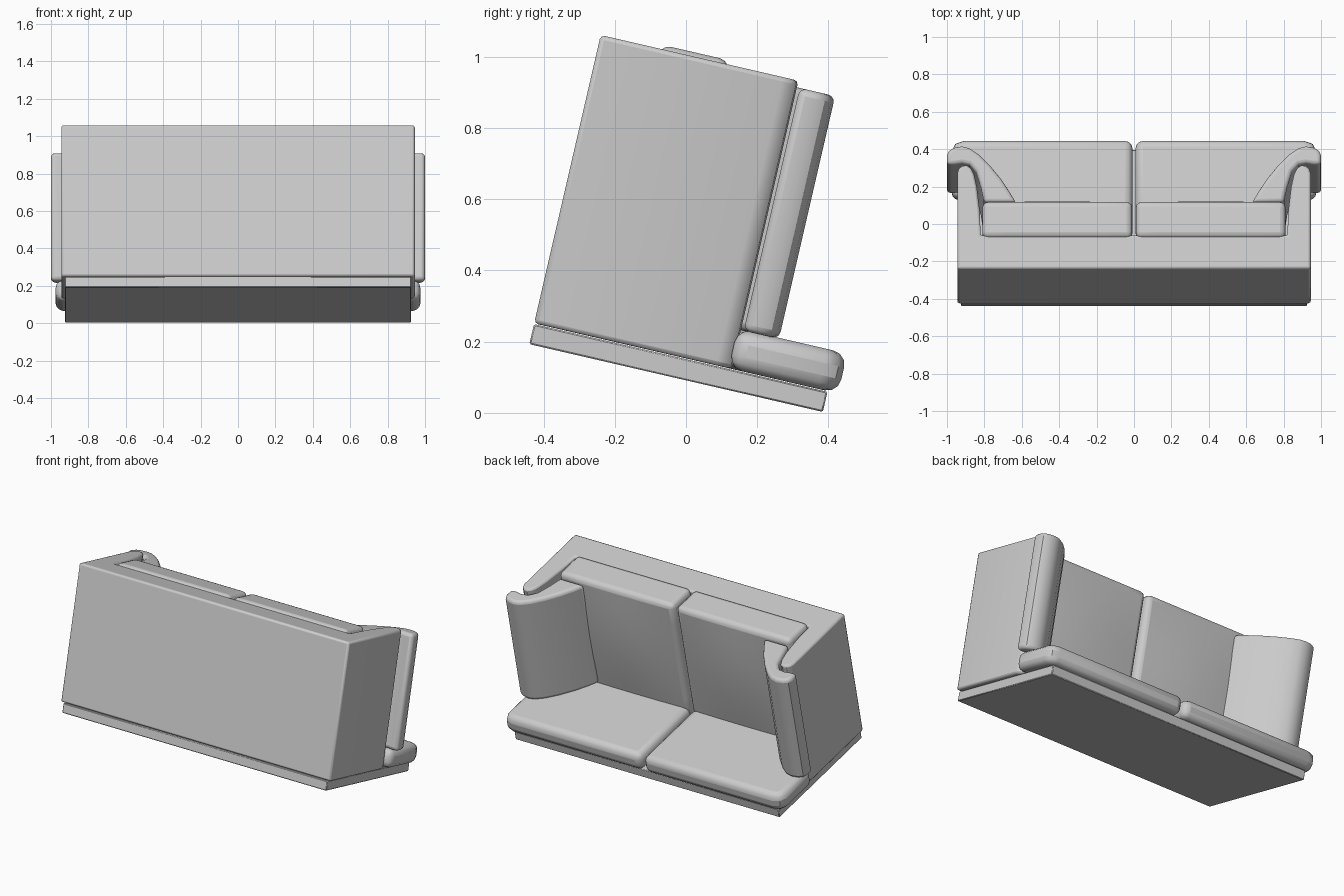
import bpy, bmesh
from math import radians, sin, pi
from mathutils import Matrix

cube = bpy.data.objects.get("Cube")
if cube:
    bpy.data.objects.remove(cube, do_unlink=True)

fabric = bpy.data.materials.new("light_grey_fabric")
fabric.use_nodes = True
colour = (0.6, 0.6, 0.6, 1)
fabric.diffuse_color = colour
fabric.node_tree.nodes["Principled BSDF"].inputs["Base Color"].default_value = colour

# The sofa is modelled upright (front at -y), then tipped onto its back
TIP = Matrix.Translation((0, -0.44, 0.193)) @ Matrix.Rotation(radians(-103), 4, "X")


def finish(name, bm, width, segments=3, angle=55):
    bmesh.ops.recalc_face_normals(bm, faces=bm.faces)
    mesh = bpy.data.meshes.new(name)
    bm.to_mesh(mesh)
    bm.free()
    mesh.materials.append(fabric)
    ob = bpy.data.objects.new(name, mesh)
    bpy.context.collection.objects.link(ob)
    ob.matrix_world = TIP
    mod = ob.modifiers.new("soft_edges", "BEVEL")
    mod.width = width
    mod.segments = segments
    mod.limit_method = "ANGLE"
    mod.angle_limit = radians(angle)
    bpy.ops.object.select_all(action="DESELECT")
    ob.select_set(True)
    bpy.context.view_layer.objects.active = ob
    bpy.ops.object.shade_smooth_by_angle(angle=radians(32))
    return ob


def extrude_profile(name, outline, back, front, width, side=1, segments=3):
    """Extrude an x-z outline from the back depth to the front depth."""
    bm = bmesh.new()
    face = bm.faces.new([bm.verts.new((side * x, -back, z)) for x, z in outline])
    new = bmesh.ops.extrude_face_region(bm, geom=[face])["geom"]
    for v in new:
        if isinstance(v, bmesh.types.BMVert):
            v.co.y = -front
    return finish(name, bm, width, segments)


def seat_cushion(name, side):
    """Rounded block with a gently crowned top."""
    x0, x1, back, front, low, high = 0.01, 0.81, 0.1, 0.903, 0.17, 0.37
    bm = bmesh.new()
    bmesh.ops.create_cube(bm, size=1)
    bmesh.ops.subdivide_edges(bm, edges=bm.edges[:], cuts=5, use_grid_fill=True)
    for v in bm.verts:
        u, d, h = (c + 0.5 for c in v.co)
        crown = 0.025 * sin(pi * u) * sin(pi * d) * h
        v.co = (side * (x0 + (x1 - x0) * u),
                -(back + (front - back) * d),
                low + (high - low) * h + crown)
    finish(name, bm, 0.03)


# Backboard
extrude_profile("backboard", [(-.925, 0), (.925, 0), (.925, .846), (-.925, .846)],
                0, 0.058, 0.004, segments=1)

# Body: front rail and both rounded arms in one U-shaped section
half = [(.945, 0), (.945, .525), (.937, .55), (.92, .566), (.895, .57), (.872, .555),
        (.855, .52), (.84, .45), (.825, .32), (.82, .185)]
extrude_profile("body", half + [(-x, z) for x, z in reversed(half)],
                0.06, 0.891, 0.012, segments=2)

# Draped arm pad and back cushion sections, for one side
pad = [(1.0, .578), (1.0, .63), (.99, .655), (.965, .672), (.92, .68), (.88, .67),
       (.83, .635), (.77, .575), (.71, .5), (.665, .43), (.63, .37),
       (.8, .37), (.82, .46), (.845, .54), (.88, .578), (.92, .585), (.96, .578)]
back_outline = [(.008, .34), (.80, .34), (.83, .56), (.975, .56),
                (.975, .82), (.955, .86), (.91, .876), (.008, .876)]

for label, side in (("left", 1), ("right", -1)):
    seat_cushion(label + "_seat_cushion", side)
    extrude_profile(label + "_back_cushion", back_outline, 0.06, 0.175, 0.04, side)
    extrude_profile(label + "_arm_pad", pad, 0.172, 0.872, 0.02, side)
